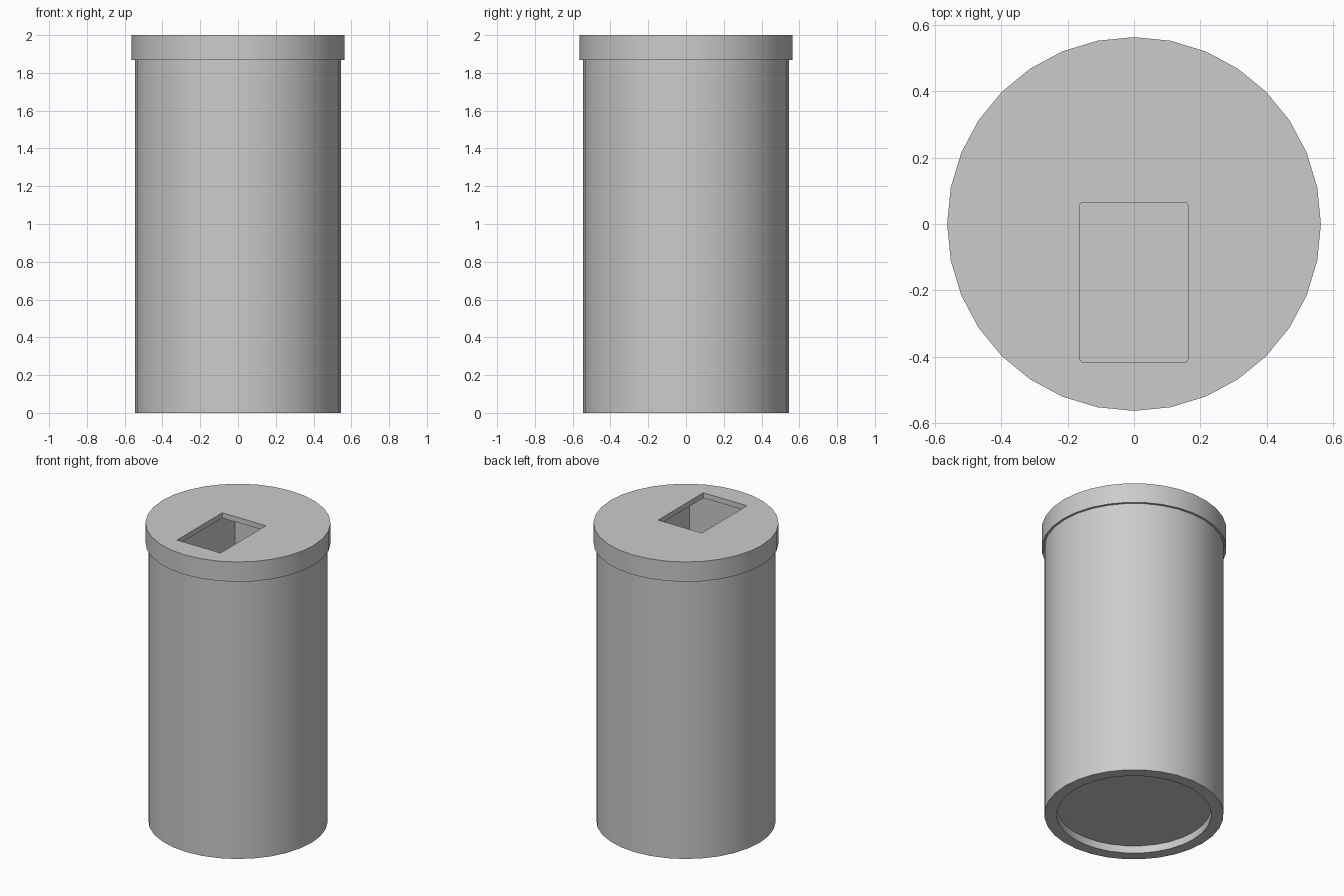
import bpy, bmesh, math

if "Cube" in bpy.data.objects:
    bpy.data.objects.remove(bpy.data.objects["Cube"])

SIDES = 32


def make_object(name, bm):
    bmesh.ops.recalc_face_normals(bm, faces=bm.faces[:])
    mesh = bpy.data.meshes.new(name)
    bm.to_mesh(mesh)
    bm.free()
    obj = bpy.data.objects.new(name, mesh)
    bpy.context.collection.objects.link(obj)
    return obj


def lathe(name, profile):
    """Turn (radius, z) points around z, capping the first and last ring."""
    bm = bmesh.new()
    rings = []
    for r, z in profile:
        rings.append([bm.verts.new((r * math.cos(2 * math.pi * i / SIDES),
                                    r * math.sin(2 * math.pi * i / SIDES), z))
                      for i in range(SIDES)])
    for a, b in zip(rings, rings[1:]):
        for i in range(SIDES):
            j = (i + 1) % SIDES
            bm.faces.new((a[i], a[j], b[j], b[i]))
    bm.faces.new(rings[0])
    bm.faces.new(rings[-1])
    return make_object(name, bm)


def cut_box(target, lo, hi, corner=0.0):
    """Cut a box-shaped opening, optionally with rounded upright corners."""
    bm = bmesh.new()
    bmesh.ops.create_cube(bm, size=1)
    for v in bm.verts:
        v.co = [l + (c + 0.5) * (h - l) for c, l, h in zip(v.co, lo, hi)]
    if corner:
        upright = [e for e in bm.edges
                   if abs(e.verts[0].co.z - e.verts[1].co.z) > 0.01]
        bmesh.ops.bevel(bm, geom=upright, offset=corner, segments=2,
                        profile=0.5, affect='EDGES')
    cutter = make_object(target.name + "_cutter", bm)
    cutter.hide_render = True
    mod = target.modifiers.new("opening", 'BOOLEAN')
    mod.operation = 'DIFFERENCE'
    mod.solver = 'EXACT'
    mod.object = cutter
    bpy.context.view_layer.objects.active = target
    bpy.ops.object.modifier_apply(modifier=mod.name)
    bpy.data.objects.remove(cutter)


# Cylindrical body with a shallow recess underneath and a box-shaped pit
body = lathe("body", [(0.47, 0.05), (0.47, 0), (0.545, 0), (0.545, 1.96)])
cut_box(body, (-0.27, -0.425, 0.1), (0.27, 0.355, 2.1))

# Lid with a thin skirt and the rectangular opening
lid = lathe("lid", [(0.548, 1.965), (0.548, 1.867), (0.5625, 1.867), (0.5625, 2)])
cut_box(lid, (-0.162, -0.415, 1.9), (0.162, 0.064, 2.1), corner=0.006)

# Smooth the round walls, keep the rims crisp
for obj in (body, lid):
    bpy.ops.object.select_all(action='DESELECT')
    obj.select_set(True)
    bpy.context.view_layer.objects.active = obj
    bpy.ops.object.shade_smooth_by_angle(angle=math.radians(30))
